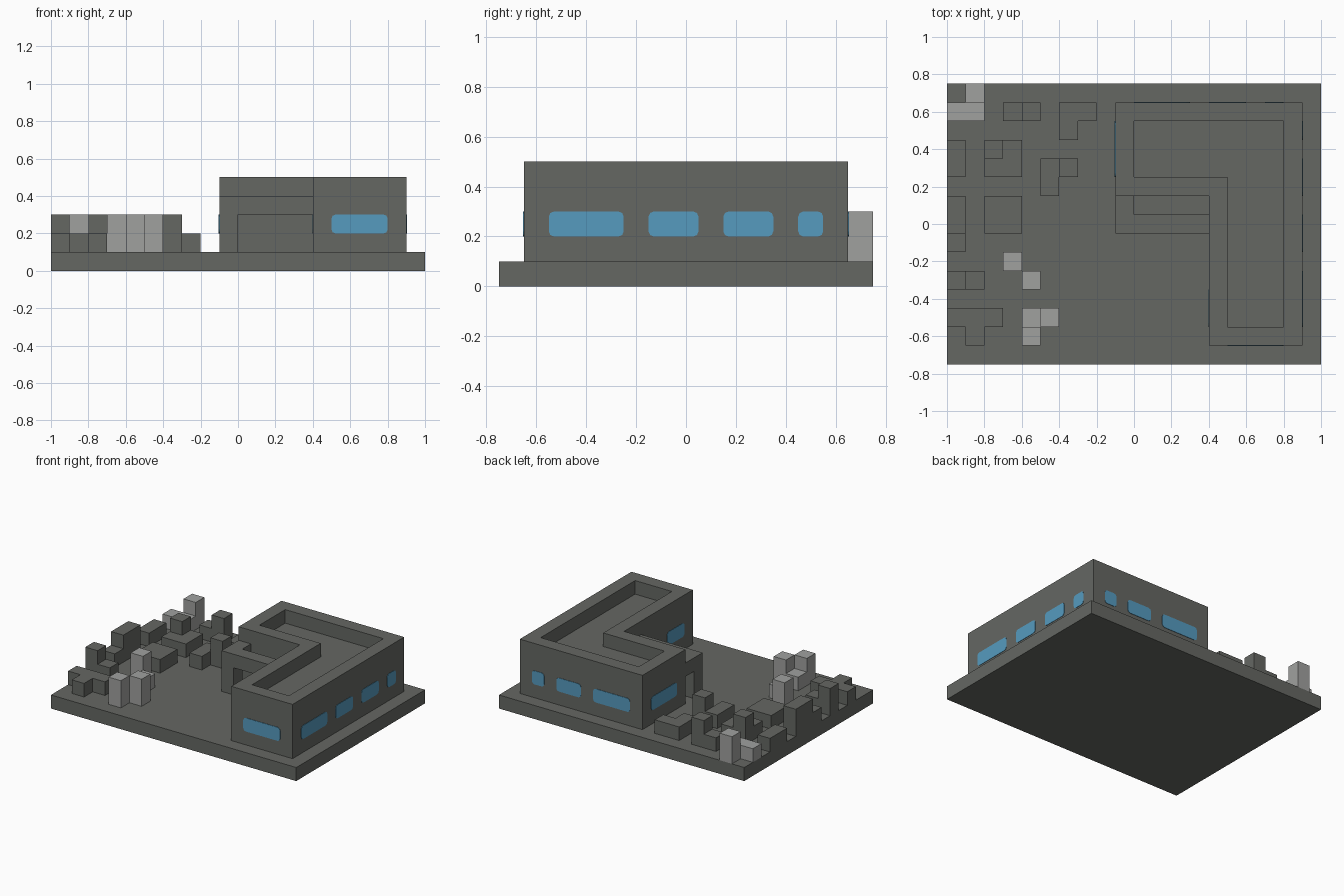
import bpy
import bmesh
from mathutils import Vector

cube = bpy.data.objects.get("Cube")
if cube:
    bpy.data.objects.remove(cube, do_unlink=True)


def material(name, rgb):
    m = bpy.data.materials.new(name)
    m.use_nodes = True
    m.diffuse_color = (*rgb, 1)
    m.node_tree.nodes["Principled BSDF"].inputs["Base Color"].default_value = (*rgb, 1)
    return m


DARK = material("dark grey", (0.13, 0.136, 0.124))
LIGHT = material("light grey", (0.352, 0.356, 0.347))
BLUE = material("window blue", (0.093, 0.328, 0.521))
GROUND = 0.1


def extrude(name, points, offset, mat, rim=0):
    """Extrude a flat outline; rim > 0 sinks the far face inside a parapet."""
    bm = bmesh.new()
    face = bm.faces.new([bm.verts.new(p) for p in points])
    cap = bmesh.ops.extrude_face_region(bm, geom=[face], use_keep_orig=True)["geom"]
    bmesh.ops.translate(bm, vec=offset, verts=[g for g in cap if isinstance(g, bmesh.types.BMVert)])
    bmesh.ops.recalc_face_normals(bm, faces=bm.faces[:])
    if rim:
        top = max(bm.faces, key=lambda f: f.calc_center_median().z)
        bmesh.ops.inset_region(bm, faces=[top], thickness=rim, use_even_offset=True)
        floor = bmesh.ops.extrude_discrete_faces(bm, faces=[top])["faces"][0]
        bmesh.ops.translate(bm, vec=(0, 0, -rim), verts=floor.verts[:])
    mesh = bpy.data.meshes.new(name)
    bm.to_mesh(mesh)
    bm.free()
    mesh.materials.append(mat)
    obj = bpy.data.objects.new(name, mesh)
    bpy.context.collection.objects.link(obj)
    return obj


def prism(name, outline, z0, z1, mat=DARK, rim=0):
    return extrude(name, [(x, y, z0) for x, y in outline], (0, 0, z1 - z0), mat, rim)


def box(name, x0, x1, y0, y1, z0, z1, mat=DARK):
    return prism(name, [(x0, y0), (x1, y0), (x1, y1), (x0, y1)], z0, z1, mat)


def window(name, wall, normal, a, b, z0=0.2, z1=0.3, cut=0.02):
    """Thin plate with clipped corners, from a to b along an outer wall."""
    half = cut * 0.3
    outline = []
    for u, z, su, sz in ((a, z0, 1, 1), (b, z0, -1, 1), (b, z1, -1, -1), (a, z1, 1, -1)):
        corner = [(u, z + sz * cut), (u + su * half, z + sz * half), (u + su * cut, z)]
        outline += corner if su == sz else corner[::-1]
    n = Vector(normal)
    place = (lambda u, z: (wall, u, z)) if n.x else (lambda u, z: (u, wall, z))
    return extrude(name, [place(u, z) for u, z in outline], n * 0.003, BLUE)


# Ground slab
box("base_slab", -1, 1, -0.75, 0.75, 0, GROUND)

# L-shaped building with a sunken roof
prism("main_building",
      [(-0.1, 0.15), (0.4, 0.15), (0.4, -0.65), (0.9, -0.65), (0.9, 0.65), (-0.1, 0.65)],
      GROUND, 0.5, rim=0.1)

# Open porch: corner post carrying an L-shaped beam
box("porch_post", -0.1, 0, -0.05, 0.05, GROUND, 0.3)
prism("porch_beam",
      [(-0.1, -0.05), (0.4, -0.05), (0.4, 0.05), (0, 0.05), (0, 0.15), (-0.1, 0.15)],
      0.3, 0.4)

# Windows on every outer wall
walls = [
    ("front", -0.65, (0, -1, 0), [(0.5, 0.8)]),
    ("side", 0.9, (1, 0, 0), [(-0.55, -0.25), (-0.15, 0.05), (0.15, 0.35), (0.45, 0.55)]),
    ("back", 0.65, (0, 1, 0), [(0, 0.3), (0.4, 0.6), (0.7, 0.8)]),
    ("end", -0.1, (-1, 0, 0), [(0.25, 0.55)]),
    ("courtyard", 0.4, (-1, 0, 0), [(-0.55, -0.35)]),
]
for label, wall, normal, spans in walls:
    for i, (a, b) in enumerate(spans, 1):
        window(f"{label}_window_{i}", wall, normal, a, b)

# Scattered rubble: left edge, front edge, width, depth, height in grid steps
S = 0.1
dark_blocks = [
    (-0.7, 0.55, 1, 1, 1), (-0.6, 0.55, 1, 1, 2),
    (-1, 0.25, 1, 2, 1), (-0.8, 0.35, 1, 1, 2),
    (-0.4, 0.25, 1, 1, 2), (-0.5, 0.15, 1, 2, 1),
    (-1, -0.05, 1, 2, 2), (-1, -0.15, 1, 1, 1),
    (-0.8, -0.05, 2, 2, 1),
    (-1, -0.35, 1, 1, 2), (-0.9, -0.35, 1, 1, 1),
]
light_blocks = [
    (-0.9, 0.65, 1, 1, 2), (-1, 0.55, 2, 1, 1),
    (-0.7, -0.25, 1, 1, 2), (-0.6, -0.35, 1, 1, 1),
    (-0.6, -0.55, 1, 1, 1), (-0.5, -0.55, 1, 1, 2), (-0.6, -0.65, 1, 1, 2),
]
for label, mat, blocks in (("dark", DARK, dark_blocks), ("light", LIGHT, light_blocks)):
    for i, (x, y, w, d, h) in enumerate(blocks, 1):
        box(f"{label}_rubble_{i}", x, x + w * S, y, y + d * S, GROUND, GROUND + h * S, mat)

# Bent rubble pieces
prism("corner_rubble_back",
      [(-0.4, 0.45), (-0.3, 0.45), (-0.3, 0.55), (-0.2, 0.55), (-0.2, 0.65), (-0.4, 0.65)],
      GROUND, 0.2)
prism("corner_rubble_middle",
      [(-0.8, 0.25), (-0.6, 0.25), (-0.6, 0.45), (-0.7, 0.45), (-0.7, 0.35), (-0.8, 0.35)],
      GROUND, 0.2)
prism("tee_rubble_front",
      [(-0.9, -0.65), (-0.8, -0.65), (-0.8, -0.55), (-0.7, -0.55),
       (-0.7, -0.45), (-1, -0.45), (-1, -0.55), (-0.9, -0.55)],
      GROUND, 0.2)
